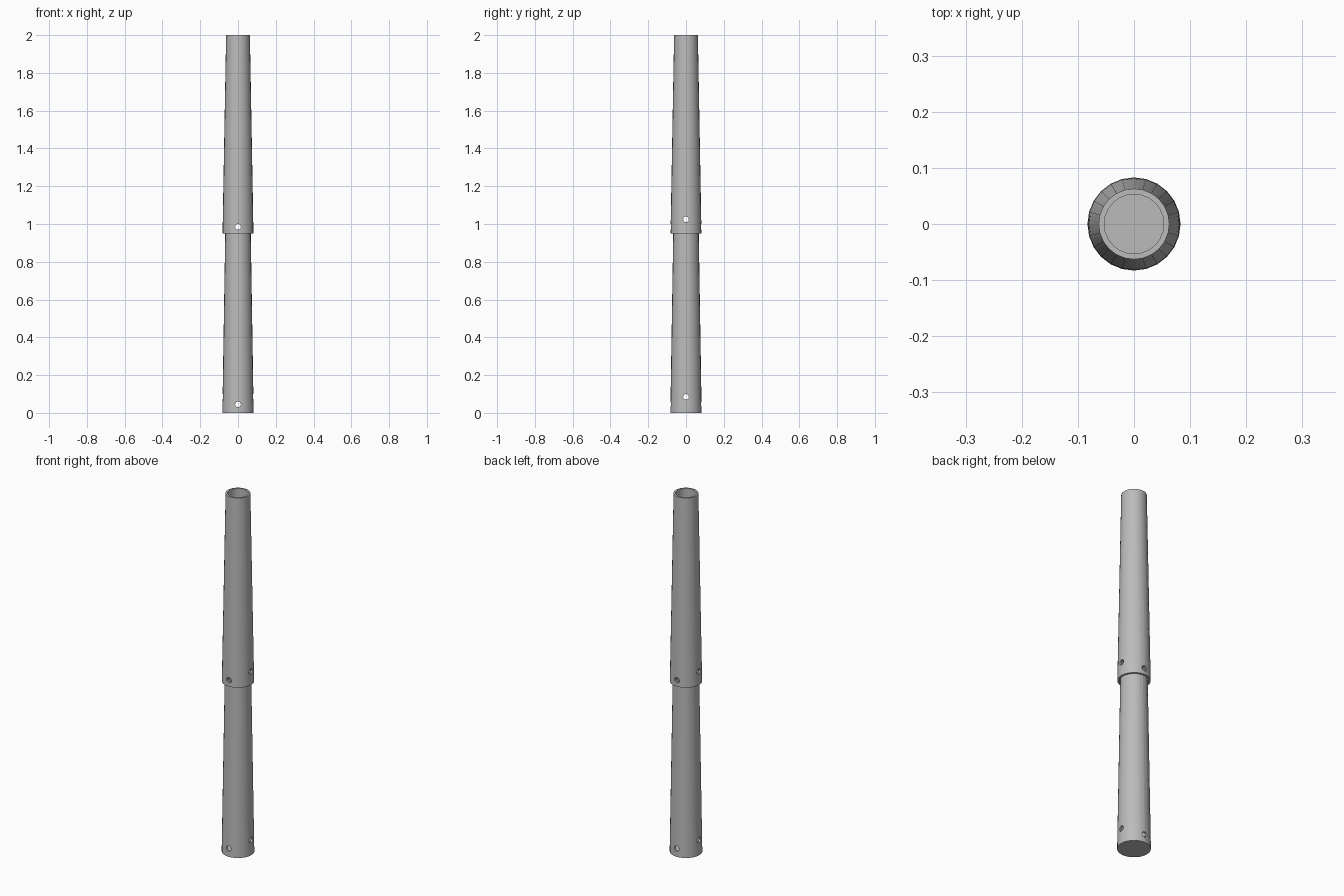
import bpy
import bmesh
import math

cube = bpy.data.objects.get("Cube")
if cube:
    bpy.data.objects.remove(cube, do_unlink=True)

SIDES = 24
LENGTH = 1.05
WALL = 0.01

grey = bpy.data.materials.new("tube grey")
grey.use_nodes = True
grey.diffuse_color = (0.5, 0.5, 0.5, 1)
grey.node_tree.nodes["Principled BSDF"].inputs["Base Color"].default_value = (0.5, 0.5, 0.5, 1)


def lathe(name, profile, closed):
    """Spin an (r, z) profile around z; r = 0 ends become the pole."""
    bm = bmesh.new()
    verts = [bm.verts.new((r, 0, z)) for r, z in profile]
    pairs = list(zip(verts, verts[1:]))
    if closed:
        pairs.append((verts[-1], verts[0]))
    edges = [bm.edges.new(p) for p in pairs]
    bmesh.ops.spin(bm, geom=verts + edges, axis=(0, 0, 1), cent=(0, 0, 0),
                   angle=2 * math.pi, steps=SIDES, use_duplicate=False)
    bmesh.ops.remove_doubles(bm, verts=bm.verts, dist=1e-5)
    bmesh.ops.recalc_face_normals(bm, faces=bm.faces)
    mesh = bpy.data.meshes.new(name)
    bm.to_mesh(mesh)
    bm.free()
    mesh.materials.append(grey)
    obj = bpy.data.objects.new(name, mesh)
    bpy.context.collection.objects.link(obj)
    return obj


def drill(obj, z, rotation):
    """Cut one round cross hole right through the tube."""
    bpy.ops.mesh.primitive_cylinder_add(vertices=16, radius=0.015, depth=0.4,
                                        location=(0, 0, z), rotation=rotation)
    cutter = bpy.context.object
    cutter.name = "hole_cutter"
    cutter.hide_render = True
    cutter.data.materials.append(grey)
    mod = obj.modifiers.new("hole", "BOOLEAN")
    mod.operation = "DIFFERENCE"
    mod.solver = "EXACT"
    mod.object = cutter
    bpy.context.view_layer.objects.active = obj
    bpy.ops.object.modifier_apply(modifier=mod.name)
    bpy.data.objects.remove(cutter, do_unlink=True)


# Lower tube: tapered, closed at the foot, open at the top
r0, r1 = 0.083, 0.066
lower = lathe("lower_tube", [(0, 0), (r0, 0), (r1, LENGTH), (r1 - WALL, LENGTH),
                             (r0 - WALL, 0.01), (0, 0.01)], False)

# Upper tube: tapered sleeve slipped over the lower one, open at both ends
r0, r1, base = 0.082, 0.063, 2 - LENGTH
upper = lathe("upper_tube", [(r0, base), (r1, 2), (r1 - WALL, 2), (r0 - WALL, base)], True)

# Pin holes: front to back, then a little higher from side to side
ALONG_Y, ALONG_X = (math.pi / 2, 0, 0), (0, math.pi / 2, 0)
for tube, heights in ((lower, (0.045, 0.985)), (upper, (0.985,))):
    for z in heights:
        drill(tube, z, ALONG_Y)
        drill(tube, z + 0.04, ALONG_X)

# Smooth walls with crisp rims
for tube in (lower, upper):
    bpy.ops.object.select_all(action="DESELECT")
    tube.select_set(True)
    bpy.context.view_layer.objects.active = tube
    bpy.ops.object.shade_smooth_by_angle(angle=math.radians(30))
